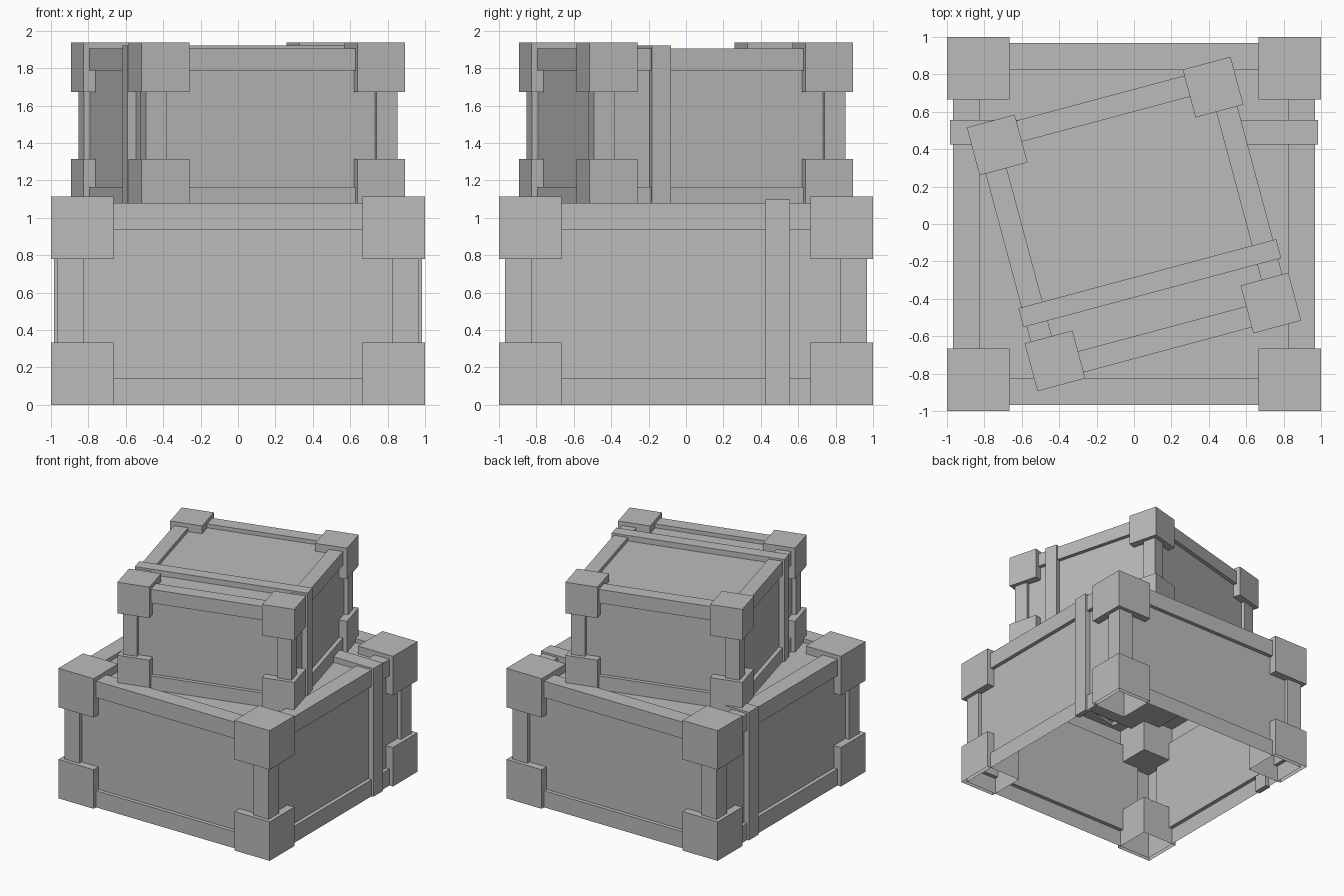
import bpy
import bmesh
import math
from mathutils import Matrix

old = bpy.data.objects.get("Cube")
if old:
    bpy.data.objects.remove(old, do_unlink=True)

STEP = 1 / 30  # how far each layer stands proud of the next

grey = bpy.data.materials.new("plain_grey")
grey.use_nodes = True
grey.diffuse_color = (0.5, 0.5, 0.5, 1)
bsdf = grey.node_tree.nodes["Principled BSDF"]
bsdf.inputs["Base Color"].default_value = grey.diffuse_color
bsdf.inputs["Roughness"].default_value = 0.8


def add_box(bm, low, high, open_bottom=False):
    """Add a box between two corners, optionally without its underside."""
    size = [h - l for l, h in zip(low, high)]
    mid = [(h + l) / 2 for l, h in zip(low, high)]
    matrix = Matrix.Translation(mid) @ Matrix.Diagonal((*size, 1))
    verts = bmesh.ops.create_cube(bm, size=1, matrix=matrix)["verts"]
    faces = {f for v in verts for f in v.link_faces}
    if open_bottom:
        bm.normal_update()
        under = [f for f in faces if f.normal.z < -0.9]
        bmesh.ops.delete(bm, geom=under, context="FACES_ONLY")


def finish(bm, name, base, turn):
    bm.normal_update()
    mesh = bpy.data.meshes.new(name)
    bm.to_mesh(mesh)
    bm.free()
    mesh.materials.append(grey)
    obj = bpy.data.objects.new(name, mesh)
    obj.location.z = base
    obj.rotation_euler.z = turn
    bpy.context.collection.objects.link(obj)


def crate(name, half, height, corner, rail, strap, base=0, turn=0):
    side = half - STEP
    top = height - STEP

    # Hollow frame: open box with a sunken panel in every face
    bm = bmesh.new()
    add_box(bm, (-side, -side, 0), (side, side, top), open_bottom=True)
    bm.normal_update()
    panels = bm.faces[:]
    bmesh.ops.inset_individual(bm, faces=panels, thickness=rail, depth=0)
    bm.normal_update()
    bmesh.ops.inset_individual(bm, faces=panels, thickness=0, depth=-STEP)
    finish(bm, name + "_frame", base, turn)

    # Corner blocks, the lower ones open underneath
    bm = bmesh.new()
    for sx in (-1, 1):
        for sy in (-1, 1):
            for z in (0, height - corner):
                x, y = (s * (half - corner / 2) for s in (sx, sy))
                r = corner / 2
                add_box(bm, (x - r, y - r, z), (x + r, y + r, z + corner),
                        open_bottom=(z == 0))
    finish(bm, name + "_corner_blocks", base, turn)

    # Strap over the top and down both sides
    bm = bmesh.new()
    outer, lid = side + STEP / 2, top + STEP / 2
    inner, under = side - STEP * 0.9, top - STEP * 0.9
    y0, y1 = strap
    outline = [(-outer, 0), (-outer, lid), (outer, lid), (outer, 0),
               (inner, 0), (inner, under), (-inner, under), (-inner, 0)]
    face = bm.faces.new([bm.verts.new((x, y0, z)) for x, z in outline])
    result = bmesh.ops.extrude_face_region(bm, geom=[face])
    moved = [g for g in result["geom"] if isinstance(g, bmesh.types.BMVert)]
    bmesh.ops.translate(bm, verts=moved, vec=(0, y1 - y0, 0))
    bmesh.ops.recalc_face_normals(bm, faces=bm.faces[:])
    finish(bm, name + "_strap", base, turn)


crate("large_crate", 1.0, 1.113, 1 / 3, 0.2, (0.425, 0.555))
crate("small_crate", 0.73, 0.89, 0.265, 0.165, (-0.38, -0.275),
      base=1.048, turn=math.radians(15))
